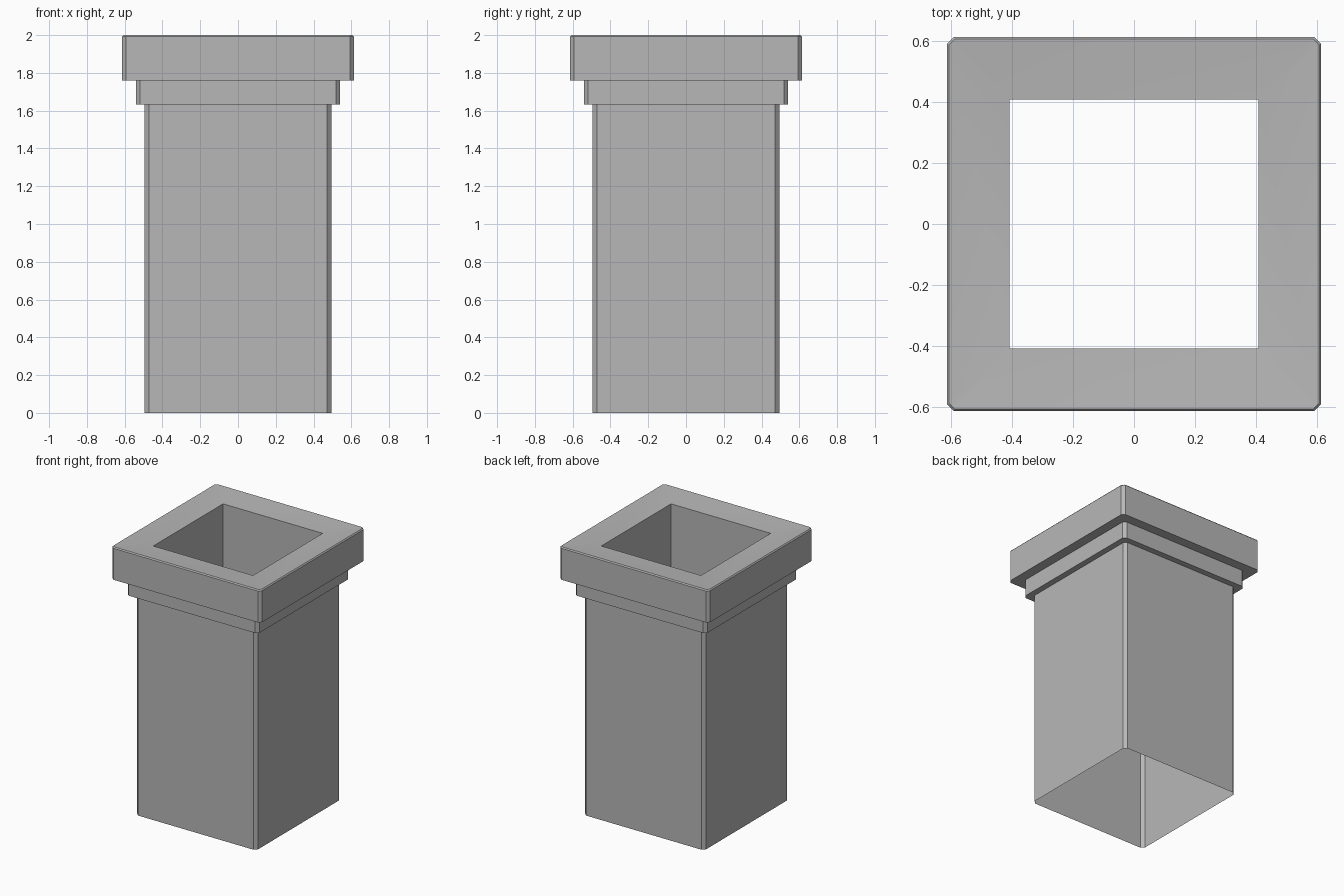
import bpy, bmesh, math

if "Cube" in bpy.data.objects:
    bpy.data.objects.remove(bpy.data.objects["Cube"])

# dark grey finish
grey = bpy.data.materials.new("dark_grey")
grey.diffuse_color = (0.475, 0.475, 0.475, 1)
grey.use_nodes = True
grey.node_tree.nodes["Principled BSDF"].inputs["Base Color"].default_value = grey.diffuse_color


def ring(bm, half, z, cut):
    """Square ring with chamfered corners."""
    a, b = half, half - cut
    pts = [(b, -a), (a, -b), (a, b), (b, a), (-b, a), (-a, b), (-a, -b), (-b, -a)]
    return [bm.verts.new((x, y, z)) for x, y in pts]


def loft(name, profile):
    """Open shell through (half width, height, corner cut) rings."""
    bm = bmesh.new()
    rings = [ring(bm, *p) for p in profile]
    for lo, hi in zip(rings, rings[1:]):
        for i in range(8):
            j = (i + 1) % 8
            bm.faces.new((lo[i], lo[j], hi[j], hi[i]))
    # zero-cut rings collapse into plain squares
    bmesh.ops.remove_doubles(bm, verts=bm.verts, dist=0.0005)
    mesh = bpy.data.meshes.new(name)
    bm.to_mesh(mesh)
    bm.free()
    mesh.materials.append(grey)
    obj = bpy.data.objects.new(name, mesh)
    bpy.context.collection.objects.link(obj)
    return obj


SHAFT, COLLAR, CAP, HOLE = 0.495, 0.54, 0.613, 0.408
Z1, Z2, TOP = 1.633, 1.759, 2.0

# hollow shaft, open at the bottom
loft("chimney_shaft", [(SHAFT, 0, 0.023), (SHAFT, Z1, 0.023)])

# stepped collar under the cap
loft("chimney_collar", [(SHAFT, Z1, 0.023), (COLLAR, Z1, 0.022), (COLLAR, Z2, 0.022)])

# cap with a fine top bevel, dished top and a square flue lining hanging inside
cap = loft("chimney_cap", [(COLLAR, Z2, 0.022), (CAP, Z2, 0.021), (CAP, TOP - 0.008, 0.021),
                           (CAP - 0.007, TOP, 0.018), (HOLE, TOP - 0.02, 0), (HOLE, 1.2, 0)])

# soft shading across the dished top only
bpy.context.view_layer.objects.active = cap
cap.select_set(True)
bpy.ops.object.shade_smooth_by_angle(angle=math.radians(30))
